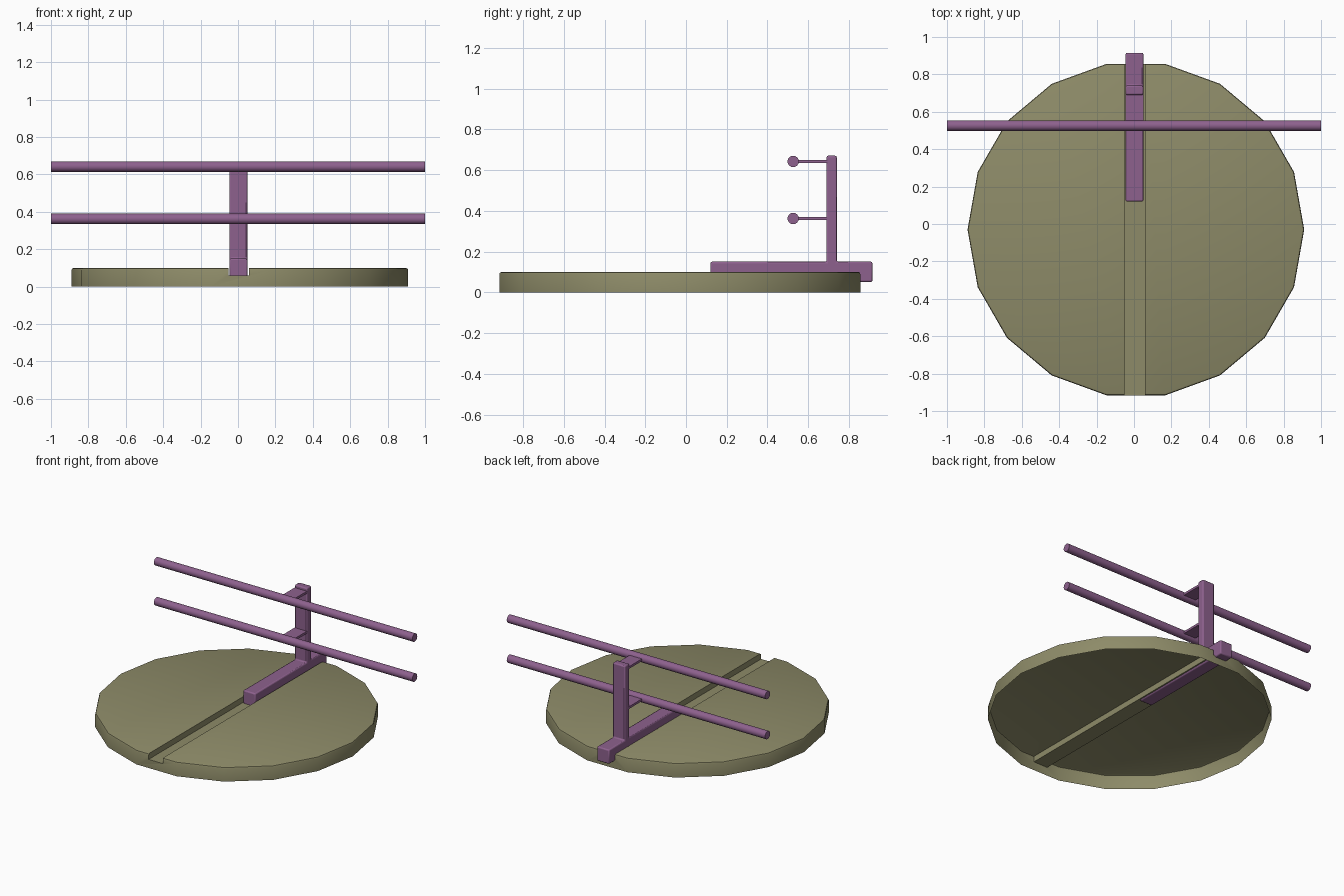
import bpy, bmesh, math
from mathutils import Matrix

if "Cube" in bpy.data.objects:
    bpy.data.objects.remove(bpy.data.objects["Cube"])


def material(name, color):
    m = bpy.data.materials.new(name)
    m.diffuse_color = color
    m.use_nodes = True
    m.node_tree.nodes["Principled BSDF"].inputs["Base Color"].default_value = m.diffuse_color
    return m


OLIVE = material("olive", (0.27, 0.26, 0.14, 1))
PURPLE = material("purple", (0.27, 0.12, 0.27, 1))


def make(name, bm, mat):
    bmesh.ops.recalc_face_normals(bm, faces=bm.faces)
    me = bpy.data.meshes.new(name)
    bm.to_mesh(me)
    bm.free()
    ob = bpy.data.objects.new(name, me)
    bpy.context.collection.objects.link(ob)
    if mat:
        me.materials.append(mat)
    return ob


def box(name, x0, x1, y0, y1, z0, z1, mat):
    bm = bmesh.new()
    m = Matrix.Translation(((x0 + x1) / 2, (y0 + y1) / 2, (z0 + z1) / 2))
    m = m @ Matrix.Diagonal((x1 - x0, y1 - y0, z1 - z0, 1))
    bmesh.ops.create_cube(bm, size=1, matrix=m)
    return make(name, bm, mat)


def smooth(ob, angle=35):
    bpy.ops.object.select_all(action='DESELECT')
    bpy.context.view_layer.objects.active = ob
    ob.select_set(True)
    bpy.ops.object.shade_smooth_by_angle(angle=math.radians(angle))


# Round base: 18-sided disc with a softened top rim
bm = bmesh.new()
bmesh.ops.create_cone(bm, cap_ends=True, segments=18, radius1=0.9, radius2=0.9, depth=0.1)
first = min(math.degrees(math.atan2(v.co.y, v.co.x)) % 20 for v in bm.verts)
if 5 < first < 15:
    bmesh.ops.rotate(bm, verts=bm.verts, matrix=Matrix.Rotation(math.radians(10), 3, 'Z'))
bmesh.ops.translate(bm, verts=bm.verts, vec=(0.01, -0.03, 0.05))
rim = [e for e in bm.edges if all(v.co.z > 0.09 for v in e.verts)]
bmesh.ops.bevel(bm, geom=rim, offset=0.012, segments=2, profile=0.5, affect='EDGES')
base = make("base_disc", bm, OLIVE)

# Groove across the base
cutter = box("groove_cutter", -0.05, 0.06, -1.2, 1.2, 0.06, 0.3, None)
cutter.hide_render = True
mod = base.modifiers.new("groove", 'BOOLEAN')
mod.operation = 'DIFFERENCE'
mod.solver = 'EXACT'
mod.object = cutter
bpy.context.view_layer.objects.active = base
bpy.ops.object.modifier_apply(modifier=mod.name)
bpy.data.objects.remove(cutter)

# Open underside of the hollow base
bm = bmesh.new()
bm.from_mesh(base.data)
under = [f for f in bm.faces if all(v.co.z < 0.001 for v in f.verts)]
bmesh.ops.delete(bm, geom=under, context='FACES')
bm.to_mesh(base.data)
bm.free()
smooth(base)

# Sliding foot and upright post, extruded from one side profile
profile = [(0.12, 0.05), (0.915, 0.05), (0.915, 0.15), (0.74, 0.15),
           (0.74, 0.67), (0.69, 0.67), (0.69, 0.15), (0.12, 0.15)]
bm = bmesh.new()
face = bm.faces.new([bm.verts.new((-0.045, y, z)) for y, z in profile])
ext = bmesh.ops.extrude_face_region(bm, geom=[face], use_keep_orig=True)
bmesh.ops.translate(bm, verts=[g for g in ext["geom"] if isinstance(g, bmesh.types.BMVert)],
                    vec=(0.095, 0, 0))
stand = make("foot_and_post", bm, PURPLE)
bev = stand.modifiers.new("bevel", 'BEVEL')
bev.width = 0.008
bev.segments = 2
smooth(stand)

# Two horizontal rods, each carried by a thin bracket plate
for label, z in (("lower", 0.362), ("upper", 0.642)):
    box(label + "_bracket", -0.045, 0.05, 0.525, 0.70, z - 0.008, z + 0.008, PURPLE)
    bm = bmesh.new()
    m = Matrix.Translation((0, 0.526, z)) @ Matrix.Rotation(math.pi / 2, 4, 'Y')
    bmesh.ops.create_cone(bm, cap_ends=True, segments=16, radius1=0.028, radius2=0.028,
                          depth=2, matrix=m)
    smooth(make(label + "_rod", bm, PURPLE))
